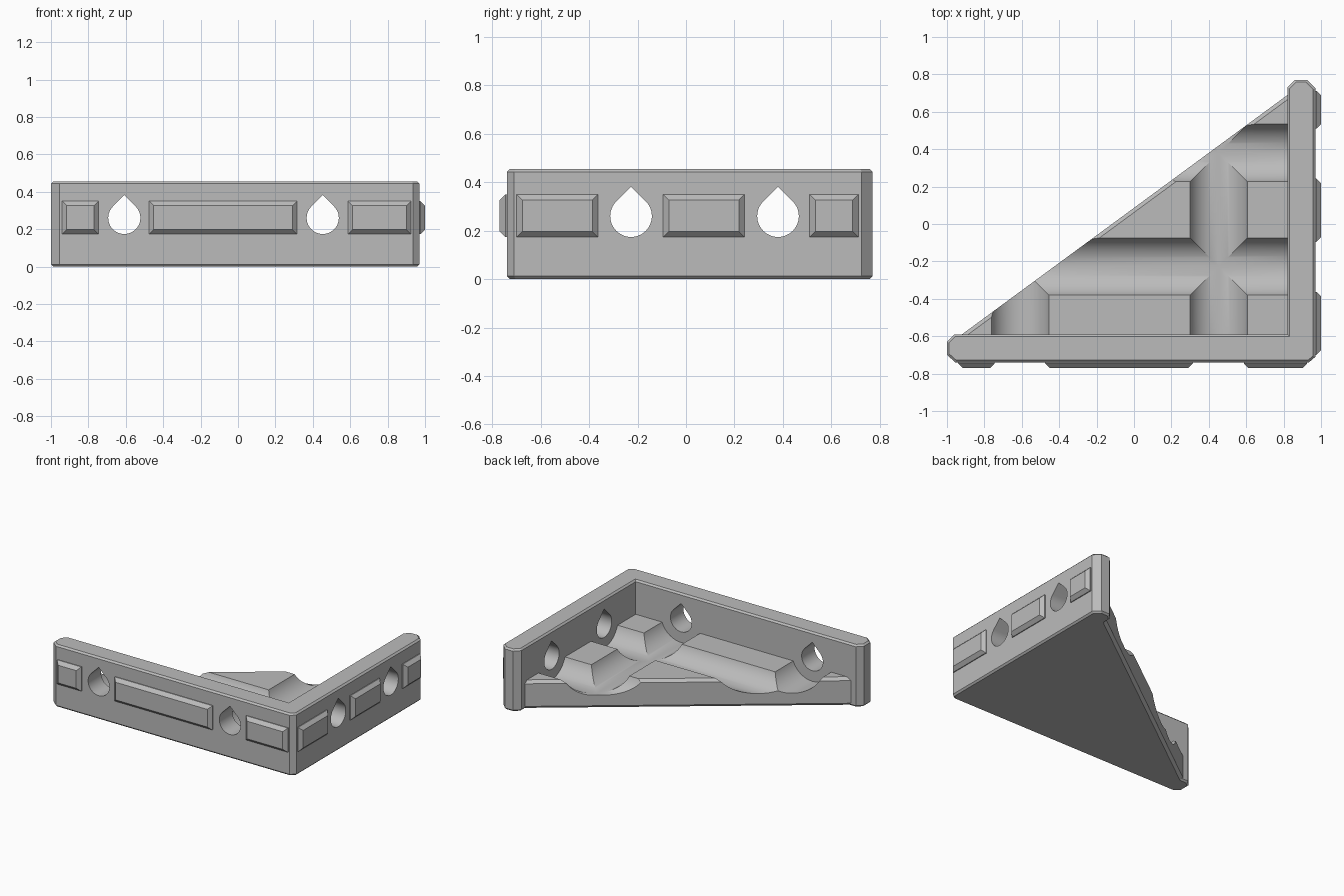
import bpy, bmesh, math
from mathutils import Vector

cube = bpy.data.objects.get("Cube")
if cube:
    bpy.data.objects.remove(cube, do_unlink=True)

grey = bpy.data.materials.new("plain_grey")
grey.use_nodes = True
grey.diffuse_color = (0.5, 0.5, 0.5, 1)
grey.node_tree.nodes["Principled BSDF"].inputs["Base Color"].default_value = (0.5, 0.5, 0.5, 1)


def prism(name, profile, shift, bevel=0.0, pick=None):
    """Extrude a closed 3D profile by a vector, bevelling the picked edges."""
    bm = bmesh.new()
    face = bm.faces.new([bm.verts.new(p) for p in profile])
    moved = bmesh.ops.extrude_face_region(bm, geom=[face], use_keep_orig=True)["geom"]
    bmesh.ops.translate(bm, vec=shift, verts=[v for v in moved if isinstance(v, bmesh.types.BMVert)])
    bmesh.ops.recalc_face_normals(bm, faces=bm.faces[:])
    if bevel:
        bmesh.ops.bevel(bm, geom=[e for e in bm.edges if pick(e)], offset=bevel,
                        segments=1, affect='EDGES')
    mesh = bpy.data.meshes.new(name)
    bm.to_mesh(mesh)
    bm.free()
    mesh.materials.append(grey)
    obj = bpy.data.objects.new(name, mesh)
    bpy.context.collection.objects.link(obj)
    return obj


def activate(obj):
    bpy.ops.object.select_all(action='DESELECT')
    obj.select_set(True)
    bpy.context.view_layer.objects.active = obj


def cut(target, cutter):
    cutter.hide_render = True
    mod = target.modifiers.new("cut", 'BOOLEAN')
    mod.operation, mod.solver, mod.object = 'DIFFERENCE', 'EXACT', cutter
    activate(target)
    bpy.ops.object.modifier_apply(modifier=mod.name)
    bpy.data.objects.remove(cutter, do_unlink=True)


AXIS_Z = 0.26


def bore(side, pos, radius, start, length, steps, pointed):
    """Round or teardrop cutter running along y (front) or x (side)."""
    if pointed:
        uz = [(radius * math.cos(a), radius * math.sin(a)) for a in
              (math.radians(135 + 270 * i / steps) for i in range(steps + 1))]
        uz.append((0, radius * math.sqrt(2)))
    else:
        uz = [(radius * math.cos(a), radius * math.sin(a)) for a in
              (math.tau * (i + 0.5) / steps for i in range(steps))]
    if side:
        return prism("bore", [(start, pos + u, AXIS_Z + z) for u, z in uz], Vector((length, 0, 0)))
    return prism("bore", [(pos + u, start, AXIS_Z + z) for u, z in uz], Vector((0, length, 0)))


# L-shaped walls with chamfered ends and thin top and bottom chamfers
outline = [(-.955, -.74), (.935, -.74), (.97, -.71), (.97, .725), (.925, .77), (.86, .77),
           (.82, .73), (.82, -.59), (-.96, -.59), (-1, -.63), (-1, -.70)]
walls = prism("corner_walls", [(x, y, 0) for x, y in outline], Vector((0, 0, .455)), 0.012,
              lambda e: abs(e.verts[0].co.z - e.verts[1].co.z) < 1e-4)

# Triangular floor, chamfered along its long free edge
floor = prism("floor_web", [(-.947, -.61, 0), (.84, -.61, 0), (.84, .704, 0)], Vector((0, 0, .205)), 0.02,
              lambda e: (e.verts[0].co - e.verts[1].co).length > 2)

# Teardrop holes through the walls and wide channels across the floor
FRONT_X, SIDE_Y = (-.608, .453), (-.227, .38)
for side, places in ((False, FRONT_X), (True, SIDE_Y)):
    for pos in places:
        cut(walls, bore(side, pos, .086, .7 if side else -.9, .4, 36, True))
        cut(floor, bore(side, pos, .163, -1.5, 3, 96, False))

for obj in (walls, floor):
    activate(obj)
    bpy.ops.object.shade_smooth_by_angle(angle=math.radians(25))


# Raised pads with sloping sides on the outer faces
def pad(name, side, lo, hi):
    bm = bmesh.new()
    rings = []
    for depth, inset in ((-.01, 0), (.006, 0), (.03, .024)):
        a, b, low, high = lo + inset, hi - inset, .173 + inset, .35 - inset
        ring = []
        for u, z in ((a, low), (b, low), (b, high), (a, high)):
            co = (.97 + depth, u, z) if side else (u, -.74 - depth, z)
            ring.append(bm.verts.new(co))
        rings.append(ring)
    for r0, r1 in zip(rings, rings[1:]):
        for i in range(4):
            j = (i + 1) % 4
            bm.faces.new((r0[i], r0[j], r1[j], r1[i]))
    bm.faces.new(rings[0])
    bm.faces.new(rings[-1])
    bmesh.ops.recalc_face_normals(bm, faces=bm.faces[:])
    mesh = bpy.data.meshes.new(name)
    bm.to_mesh(mesh)
    bm.free()
    mesh.materials.append(grey)
    bpy.context.collection.objects.link(bpy.data.objects.new(name, mesh))


for i, (lo, hi) in enumerate(((-.94, -.745), (-.475, .315), (.588, .925))):
    pad(f"front_pad_{i + 1}", False, lo, hi)
for i, (lo, hi) in enumerate(((-.70, -.363), (-.095, .242), (.51, .712))):
    pad(f"side_pad_{i + 1}", True, lo, hi)
